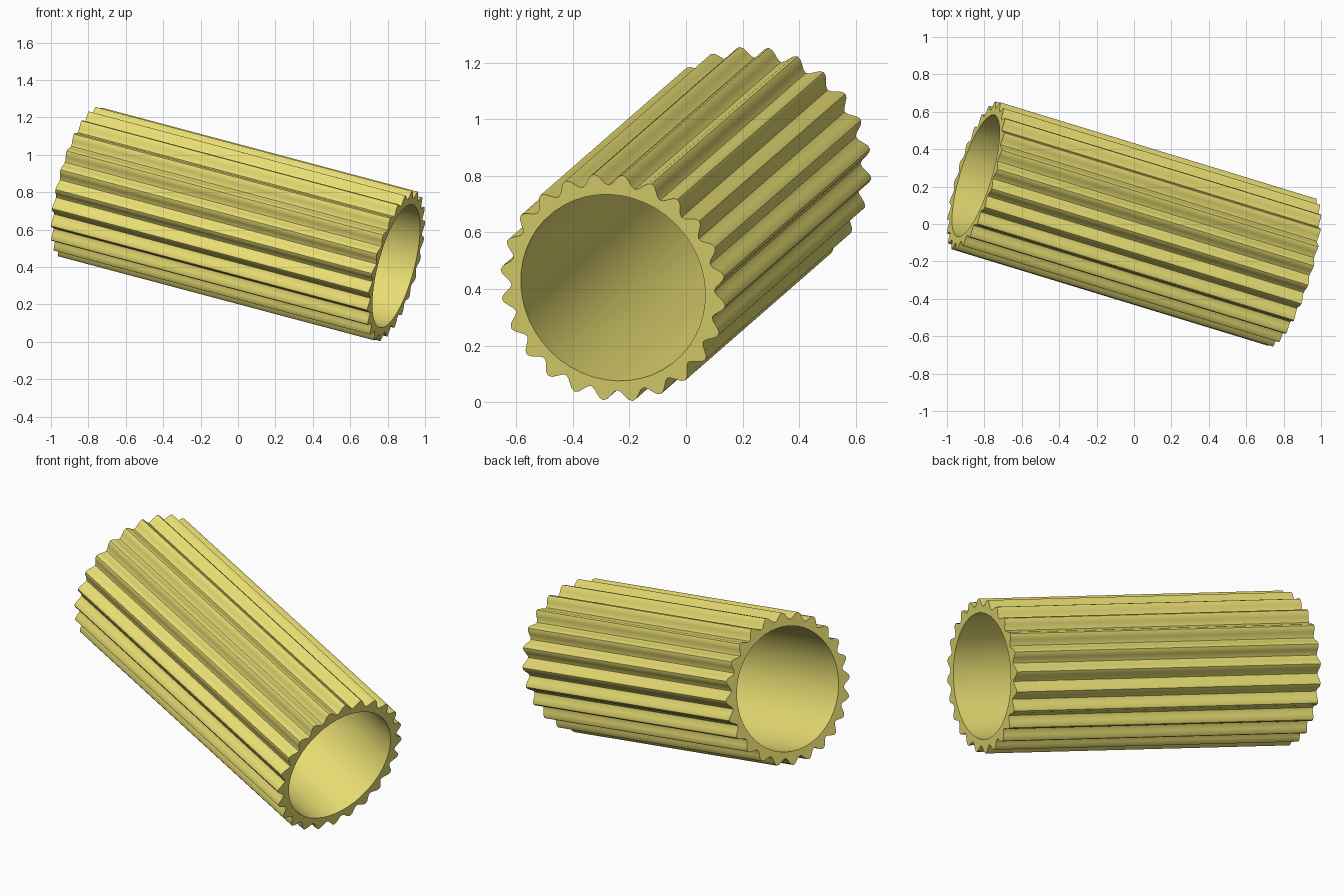
import bpy, bmesh, math
from mathutils import Vector

if "Cube" in bpy.data.objects:
    bpy.data.objects.remove(bpy.data.objects["Cube"])

FLUTES, STEPS = 24, 8            # outer ridges, points per ridge
R_HOLE, R_MID, AMP = 0.34, 0.395, 0.0205
CENTRE = Vector((0, 0, 0.63))
HALF = Vector((0.846, -0.258, -0.225))   # half of the tilted axis

# Frame across the axis; u points to a valley between two ridges
d = HALF.normalized()
u = Vector((0.1, -0.017, 0.40))
u = (u - d * u.dot(d)).normalized()
v = d.cross(u)

bm = bmesh.new()


def ring(centre, n, radius):
    verts = []
    for i in range(n):
        a = math.tau * i / n
        verts.append(bm.verts.new(centre + radius(a) * (math.cos(a) * u + math.sin(a) * v)))
    return verts


def wavy(a):
    return R_MID - AMP * math.cos(FLUTES * a)


N_OUT, N_IN = FLUTES * STEPS, FLUTES * 2
K = N_OUT // N_IN
ends = [(ring(CENTRE + s * HALF, N_OUT, wavy),
         ring(CENTRE + s * HALF, N_IN, lambda a: R_HOLE)) for s in (-1, 1)]
(o0, i0), (o1, i1) = ends

# Fluted outer wall and plain bore
for i in range(N_OUT):
    j = (i + 1) % N_OUT
    f = bm.faces.new((o0[i], o0[j], o1[j], o1[i]))
    f.smooth = True
for i in range(N_IN):
    j = (i + 1) % N_IN
    bm.faces.new((i0[j], i0[i], i1[i], i1[j]))

# Flat annular ends
for outer, inner in ends:
    for i in range(N_IN):
        arc = [outer[(i * K + k) % N_OUT] for k in range(K + 1)]
        bm.faces.new(arc + [inner[(i + 1) % N_IN], inner[i]])
bmesh.ops.recalc_face_normals(bm, faces=bm.faces[:])

mesh = bpy.data.meshes.new("fluted_tube")
bm.to_mesh(mesh)
bm.free()
tube = bpy.data.objects.new("fluted_tube", mesh)
bpy.context.collection.objects.link(tube)

mat = bpy.data.materials.new("pale_yellow")
mat.diffuse_color = (0.80, 0.72, 0.17, 1)
mat.use_nodes = True
mat.node_tree.nodes["Principled BSDF"].inputs["Base Color"].default_value = mat.diffuse_color
mesh.materials.append(mat)

# Smooth the flutes, keep the rims sharp
bpy.context.view_layer.objects.active = tube
tube.select_set(True)
bpy.ops.object.shade_smooth_by_angle(angle=math.radians(40))
